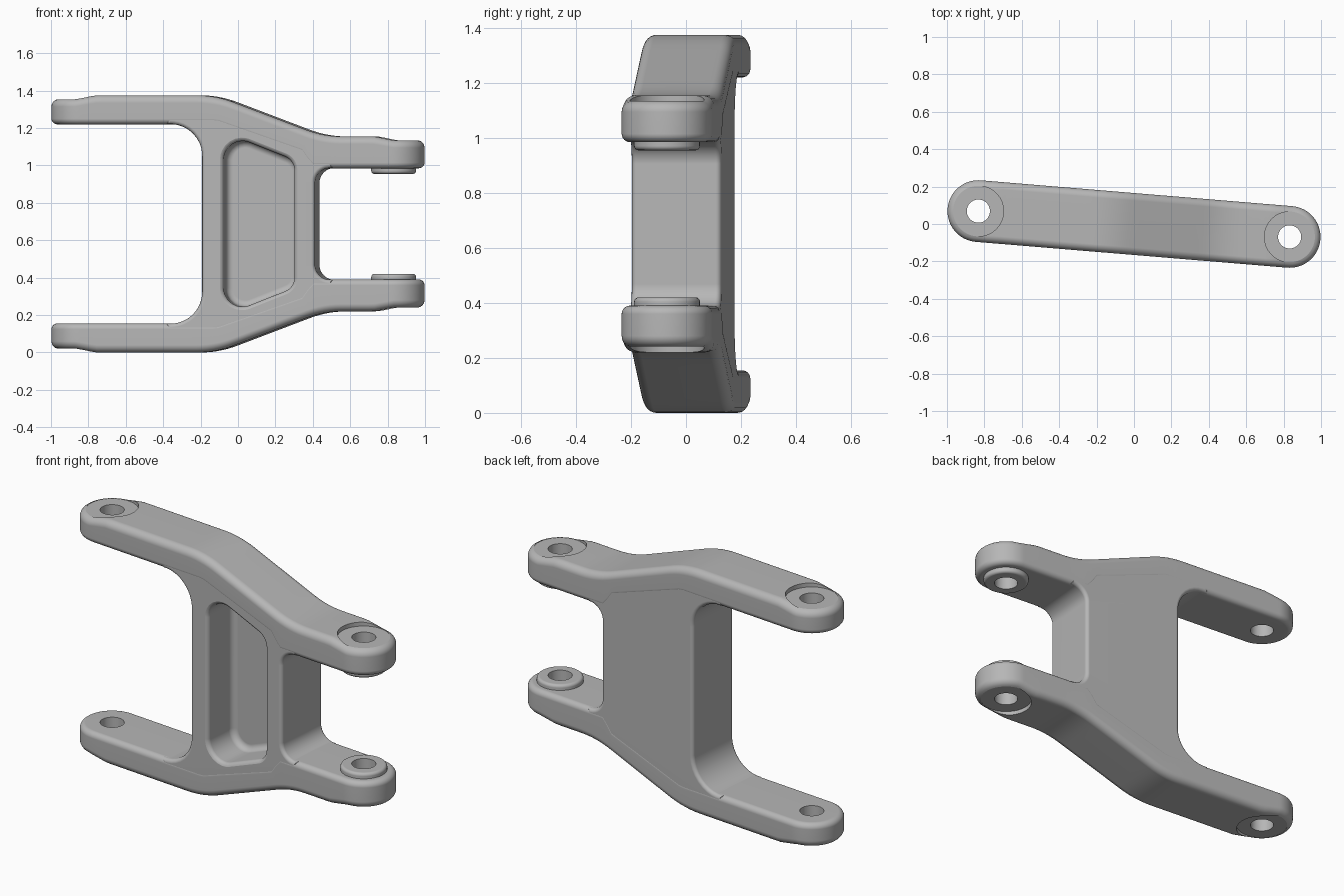
import bpy, bmesh, math
from mathutils import Vector

if "Cube" in bpy.data.objects:
    bpy.data.objects.remove(bpy.data.objects["Cube"])

MID = 0.6875                    # height of the symmetry plane
TILT = math.radians(-4.74)      # arm axis turned about z
C, R = 0.835, 0.165             # pin centre distance, arm half width

metal = bpy.data.materials.new("grey metal")
metal.use_nodes = True
metal.diffuse_color = (0.47, 0.47, 0.47, 1)
metal.node_tree.nodes["Principled BSDF"].inputs["Base Color"].default_value = (0.47, 0.47, 0.47, 1)


def make_object(name, verts, faces):
    bm = bmesh.new()
    vs = [bm.verts.new(v) for v in verts]
    for f in faces:
        bm.faces.new([vs[i] for i in f])
    bmesh.ops.recalc_face_normals(bm, faces=bm.faces)
    mesh = bpy.data.meshes.new(name)
    bm.to_mesh(mesh)
    bm.free()
    mesh.materials.append(metal)
    ob = bpy.data.objects.new(name, mesh)
    bpy.context.collection.objects.link(ob)
    ob.location.z = MID
    ob.rotation_euler.z = TILT
    return ob


def quarter(r, n=6):
    """(inset, drop) pairs of a rounded edge, from side to cap."""
    angles = [math.pi / 2 * k / n for k in range(n + 1)]
    return [(r * (1 - math.cos(a)), r * (1 - math.sin(a))) for a in angles]


def rounded(points, closed=True, n=10):
    """Polyline with each corner (x, z, radius) rounded."""
    out = []
    for i, (x, z, r) in enumerate(points):
        p = Vector((x, z))
        if r == 0 or (not closed and i in (0, len(points) - 1)):
            out.append(p)
            continue
        a = (Vector(points[i - 1][:2]) - p).normalized()
        b = (Vector(points[(i + 1) % len(points)][:2]) - p).normalized()
        half = a.angle(b) / 2
        centre = p + (a + b).normalized() * (r / math.sin(half))
        s = p + a * (r / math.tan(half)) - centre
        e = p + b * (r / math.tan(half)) - centre
        out += [centre + s.lerp(e, k / n).normalized() * r for k in range(n + 1)]
    return out


def inset(outline, d):
    """Move a counter-clockwise outline inward by d."""
    out = []
    for i, p in enumerate(outline):
        e1 = (p - outline[i - 1]).normalized()
        e2 = (outline[(i + 1) % len(outline)] - p).normalized()
        n1, n2 = Vector((-e1.y, e1.x)), Vector((-e2.y, e2.x))
        out.append(p + (n1 + n2) * (d / (1 + n1.dot(n2))))
    return out


def loft(name, outline, rings, axis):
    """Stack inset copies of an outline along an axis; rings are (depth, inset)."""
    n, verts = len(outline), []
    for depth, d in rings:
        for p in inset(outline, d):
            verts.append((p.x, depth, p.y) if axis == "Y" else (p.x, p.y, depth))
    faces = [(j * n + i, j * n + (i + 1) % n, (j + 1) * n + (i + 1) % n, (j + 1) * n + i)
             for j in range(len(rings) - 1) for i in range(n)]
    faces += [tuple(range(n)), tuple(range(len(verts) - n, len(verts)))]
    return make_object(name, verts, faces)


def circle(cx, r, n=48):
    return [Vector((cx + r * math.cos(2 * math.pi * k / n),
                    r * math.sin(2 * math.pi * k / n))) for k in range(n)]


def height(line, x):
    for p, q in zip(line, line[1:]):
        if x <= q.x:
            return p.y + (q.y - p.y) * (x - p.x) / (q.x - p.x)
    return line[-1].y


def apply_modifier(ob, kind, **settings):
    mod = ob.modifiers.new(kind.title(), kind)
    for key, value in settings.items():
        setattr(mod, key, value)
    bpy.context.view_layer.update()
    bpy.context.view_layer.objects.active = ob
    bpy.ops.object.modifier_apply(modifier=mod.name)


def cut(ob, cutter):
    cutter.hide_render = True
    apply_modifier(ob, "BOOLEAN", operation="DIFFERENCE", solver="EXACT", object=cutter)
    bpy.data.objects.remove(cutter)


def finish(ob, mirror):
    if mirror:
        apply_modifier(ob, "MIRROR", use_axis=(False, False, True))
    bpy.ops.object.select_all(action="DESELECT")
    ob.select_set(True)
    bpy.context.view_layer.objects.active = ob
    bpy.ops.object.shade_smooth_by_angle(angle=math.radians(35))
    ob.modifiers.new("Weighted Normals", "WEIGHTED_NORMAL").keep_sharp = True


def make_arm():
    """Capsule plan with rounded rims, following a top and an underside line."""
    top = rounded([(-1.1, 0.6675, 0), (-0.86, 0.6675, 0.1), (-0.75, 0.6875, 0.1),
                   (-0.11, 0.6875, 0.55), (0.47, 0.4675, 0.55), (0.74, 0.4675, 0.1),
                   (0.85, 0.4475, 0.1), (1.1, 0.4475, 0)], closed=False)
    under = [Vector(p) for p in ((-1.1, 0.5325), (-0.1, 0.5325), (0.36, 0.3725),
                                 (0.41, 0.2975), (1.1, 0.2975))]
    layers = [(i, under, d) for i, d in reversed(quarter(0.03))]
    layers += [(i, top, -d) for i, d in quarter(0.04)]
    arc, straight = 18, 56
    verts = []
    for i, line, dz in layers:
        r = R - i
        angles = [math.pi / 2 * k / arc for k in range(arc + 1)]
        cols = [(-C - r * math.cos(a), r * math.sin(a)) for a in angles]
        cols += [(-C + 2 * C * k / straight, r) for k in range(1, straight)]
        cols += [(C + r * math.sin(a), r * math.cos(a)) for a in angles]
        ring = [(x, -w) for x, w in cols] + [(x, w) for x, w in cols[-2:0:-1]]
        verts += [(x, y, height(line, x) + dz) for x, y in ring]
    n, count = len(cols), len(ring)
    faces = [(j * count + i, j * count + (i + 1) % count,
              (j + 1) * count + (i + 1) % count, (j + 1) * count + i)
             for j in range(len(layers) - 1) for i in range(count)]
    for base in (0, len(verts) - count):
        for k in range(n - 1):
            quad = (k, k + 1, (count - k - 1) % count, (count - k) % count)
            faces.append([base + i for i in dict.fromkeys(quad)])
    return make_object("arms", verts, faces)


def pin_cutter(x, seat):
    """Through hole with a shallow seat on the outer face."""
    rings = [(0.1, 0.073), (seat, 0.073), (seat, 0), (0.9, 0)]
    return loft("pin_cutter", circle(x, 0.135), rings, "Z")


# Upper and lower arms with pin holes
arms = make_arm()
cut(arms, pin_cutter(-C, 0.6645))
cut(arms, pin_cutter(C, 0.4445))
finish(arms, True)

# Raised bosses between the short lugs
rings = [(0.2675 + d, i) for i, d in reversed(quarter(0.016, 4))] + [(0.31, 0)]
bosses = loft("inner_bosses", circle(C, 0.12), rings, "Z")
cut(bosses, pin_cutter(C, 0.4445))
finish(bosses, True)

# Web joining the arms, with rounded inner corners
upper = [(0.425, 0.2985, 0.08), (0.52, 0.2985, 0), (0.52, 0.36, 0), (0.45, 0.41, 0),
         (-0.08, 0.61, 0), (-0.37, 0.61, 0), (-0.37, 0.5335, 0), (-0.18, 0.5335, 0.17)]
lower = [(x, -z, r) for x, z, r in reversed(upper)]
half = R - 0.001
rings = [(-half + d, i) for i, d in reversed(quarter(0.02, 4))]
rings += [(half - d, i) for i, d in quarter(0.02, 4)]
web = loft("web", rounded(upper + lower), rings, "Y")

# Pocket in the front of the web, with a soft lip and floor
corners = [(0.315, 0.34, 0.08), (-0.065, 0.49, 0.1)]
corners += [(x, -z, r) for x, z, r in reversed(corners)]
rings = [(-0.2, -0.025)]
rings += [(-R + d, -i) for i, d in reversed(quarter(0.025, 5))]
rings += [(0.04 - d, i) for i, d in quarter(0.035, 5)]
cut(web, loft("pocket_cutter", rounded(corners), rings, "Y"))
finish(web, False)
